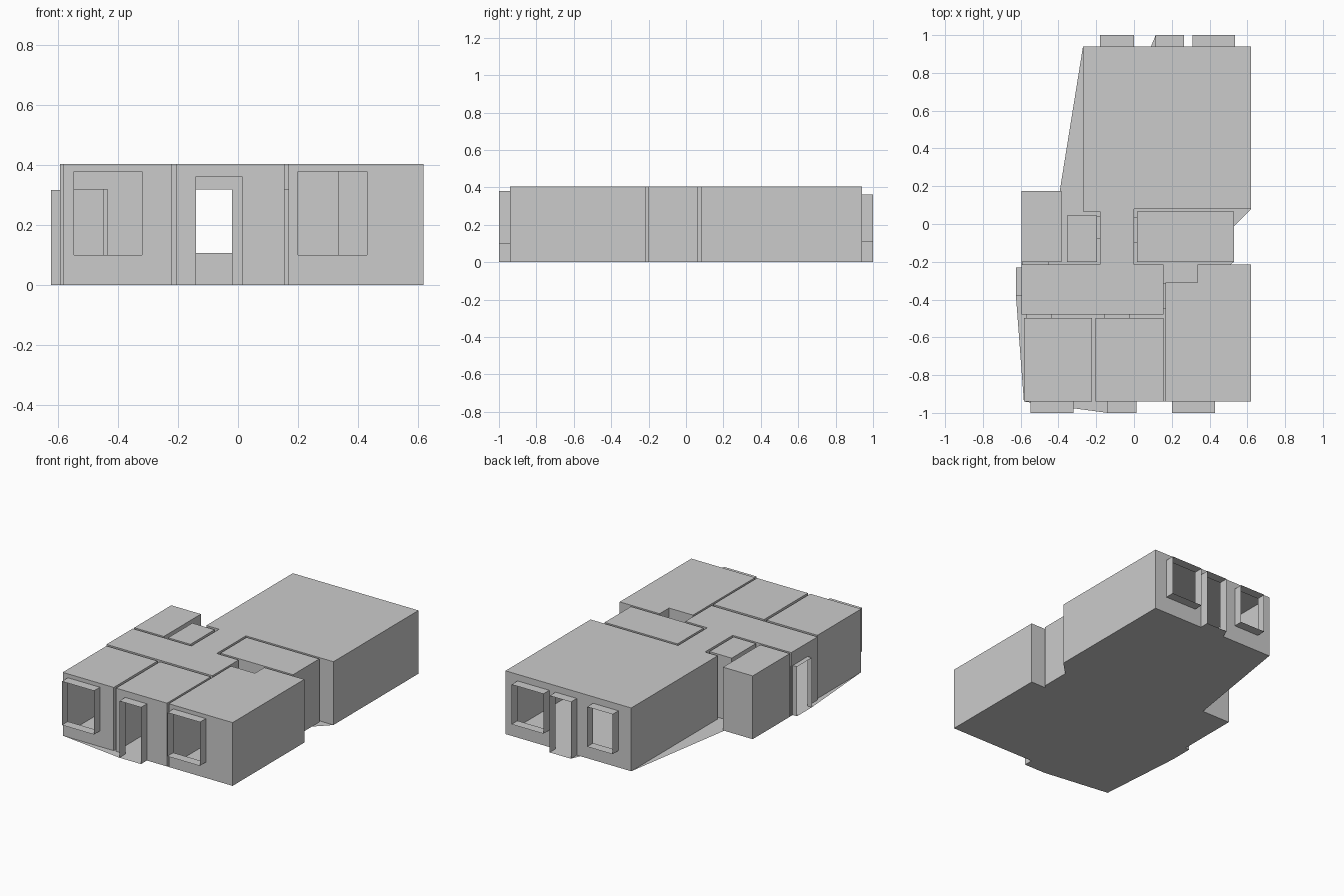
import bpy, bmesh

if "Cube" in bpy.data.objects:
    bpy.data.objects.remove(bpy.data.objects["Cube"])

H = 0.405        # ceiling height
DOOR = 0.32      # inner door height


def prism(name, pts, z0=0.0, z1=H):
    """Solid extruded from a plan outline (counter-clockwise)."""
    bm = bmesh.new()
    base = bm.faces.new([bm.verts.new((x, y, z0)) for x, y in pts])
    ext = bmesh.ops.extrude_face_region(bm, geom=[base], use_keep_orig=True)
    for v in ext["geom"]:
        if isinstance(v, bmesh.types.BMVert):
            v.co.z = z1
    bmesh.ops.recalc_face_normals(bm, faces=bm.faces[:])
    me = bpy.data.meshes.new(name)
    bm.to_mesh(me)
    bm.free()
    ob = bpy.data.objects.new(name, me)
    bpy.context.collection.objects.link(ob)
    return ob


def box(name, x0, x1, y0, y1, z0=0.0, z1=H):
    return prism(name, [(x0, y0), (x1, y0), (x1, y1), (x0, y1)], z0, z1)


# living room, corridor and hall share one outline
shell = prism("apartment_shell", [
    (-0.595, -0.48), (0.155, -0.48), (0.155, -0.215), (0, -0.215), (0, 0.08),
    (0.62, 0.08), (0.62, 0.94), (-0.27, 0.94), (-0.27, 0.065), (-0.18, 0.065),
    (-0.18, -0.215), (-0.595, -0.215)])

e = 0.01  # overlap into the neighbouring room
parts = [
    # rooms
    prism("right_bedroom", [(0.168, -0.94), (0.62, -0.94), (0.62, -0.215),
                            (0.337, -0.215), (0.337, -0.31), (0.168, -0.31)]),
    box("left_bedroom", -0.583, -0.222, -0.94, -0.497),
    box("middle_bedroom", -0.205, 0.155, -0.94, -0.497),
    box("kitchen", 0.015, 0.53, -0.2, 0.065),
    box("bathroom", -0.595, -0.385, -0.2, 0.175),
    box("closet", -0.355, -0.197, -0.2, 0.045),
    # inner doorways
    box("left_bedroom_doorway", -0.57, -0.435, -0.497 - e, -0.48 + e, 0, DOOR),
    box("middle_bedroom_doorway", -0.155, -0.02, -0.497 - e, -0.48 + e, 0, DOOR),
    box("right_bedroom_doorway", 0.155 - e, 0.168 + e, -0.45, -0.315, 0, DOOR),
    box("kitchen_doorway", -e, 0.015 + e, -0.1, 0.035, 0, DOOR),
    box("bathroom_doorway", -0.59, -0.45, -0.215 - e, -0.2 + e, 0, DOOR),
    box("closet_doorway", -0.197 - e, -0.18 + e, -0.08, 0.04, 0, DOOR),
    # outer doors
    box("entrance", -0.625, -0.595 + e, -0.38, -0.23, 0, 0.317),
    box("front_door", -0.14, 0.013, -1, -0.94 + e, 0, 0.363),
    box("back_door", 0.115, 0.265, 0.94 - e, 1, 0, 0.363),
]
# window reveals
for x0, x1 in ((-0.547, -0.32), (0.2, 0.43)):
    parts.append(box("front_window", x0, x1, -1, -0.94 + e, 0.1, 0.38))
for x0, x1 in ((-0.18, 0.0), (0.31, 0.535)):
    parts.append(box("back_window", x0, x1, 0.94 - e, 1, 0.108, 0.363))

# join everything into one connected shell
for p in parts:
    m = shell.modifiers.new(p.name, 'BOOLEAN')
    m.operation, m.solver, m.object = 'UNION', 'EXACT', p
dg = bpy.context.evaluated_depsgraph_get()
mesh = bpy.data.meshes.new_from_object(shell.evaluated_get(dg))
shell.modifiers.clear()
shell.data = mesh
for p in parts:
    bpy.data.objects.remove(p)

# open the outer ends and the underside
bm = bmesh.new()
bm.from_mesh(mesh)
gone = []
for f in bm.faces:
    c = f.calc_center_median()
    if abs(c.y) > 0.995 or c.x < -0.62 or c.z < 0.001:
        gone.append(f)
bmesh.ops.delete(bm, geom=gone, context='FACES')
bm.to_mesh(mesh)
bm.free()

# floor slab, also bridging the wall gaps
floor_pts = [
    (-0.583, -0.94), (-0.14, -1), (0.013, -1), (0.013, -0.94), (0.62, -0.94),
    (0.62, -0.215), (0.51, -0.215), (0.53, -0.2), (0.53, -0.01), (0.62, 0.08),
    (0.62, 0.94), (0.265, 0.94), (0.265, 1), (0.115, 1), (0.09, 0.94),
    (-0.27, 0.94), (-0.393, 0.175), (-0.595, 0.175), (-0.595, -0.23),
    (-0.625, -0.23), (-0.625, -0.38)]
fm = bpy.data.meshes.new("floor")
fm.from_pydata([(x, y, 0) for x, y in floor_pts], [], [range(len(floor_pts))])
bpy.context.collection.objects.link(bpy.data.objects.new("floor", fm))
